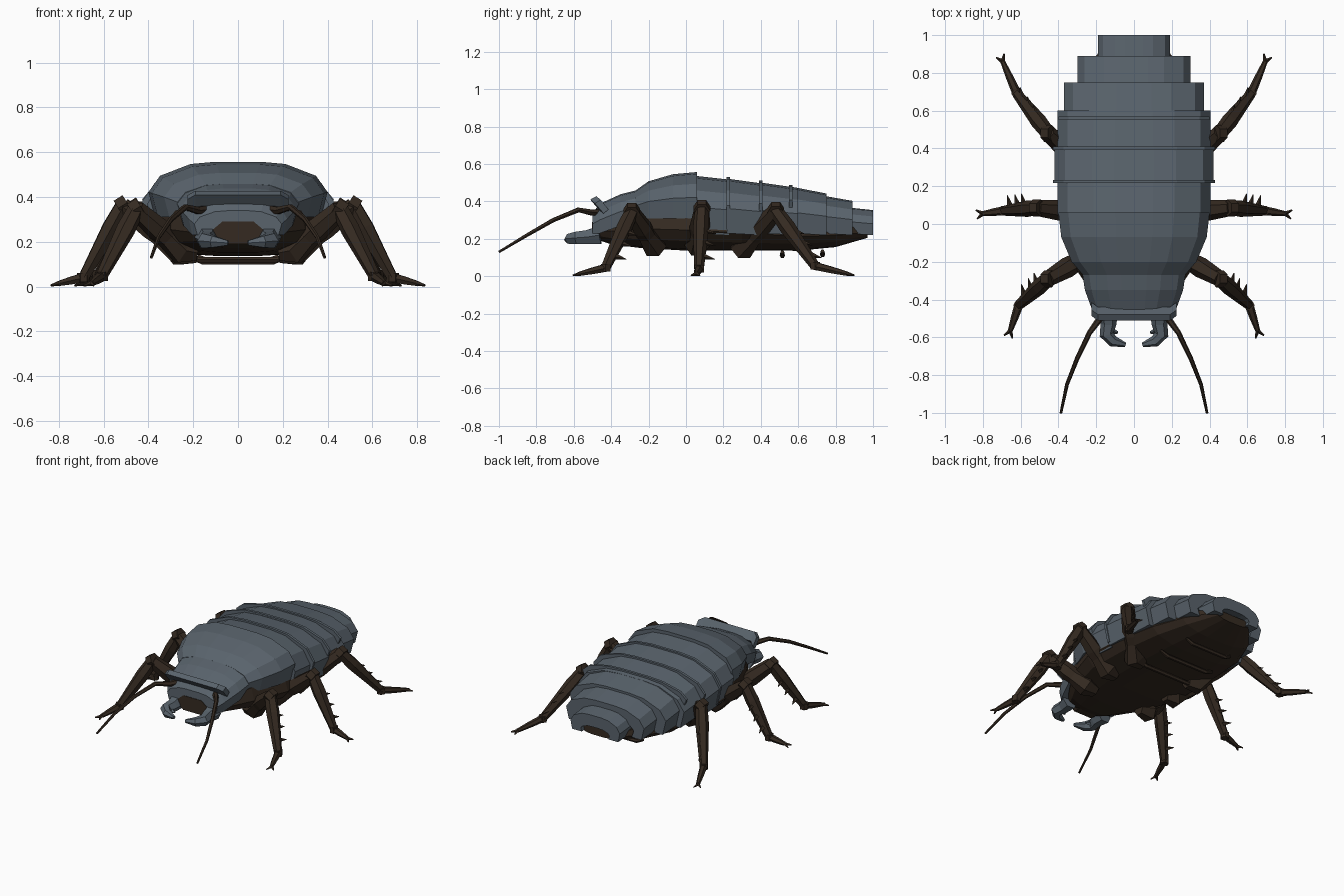
import bpy, bmesh
from math import cos, sin, tau
from mathutils import Vector

if "Cube" in bpy.data.objects:
    bpy.data.objects.remove(bpy.data.objects["Cube"])


def material(name, rgb):
    m = bpy.data.materials.new(name)
    m.diffuse_color = (*rgb, 1)
    m.use_nodes = True
    m.node_tree.nodes["Principled BSDF"].inputs["Base Color"].default_value = m.diffuse_color
    return m


SLATE = material("slate_shell", (0.10, 0.125, 0.15))
BROWN = material("dark_brown", (0.035, 0.023, 0.015))


def finish(bm, name, mat):
    bmesh.ops.recalc_face_normals(bm, faces=bm.faces)
    me = bpy.data.meshes.new(name)
    bm.to_mesh(me)
    bm.free()
    me.materials.append(mat)
    ob = bpy.data.objects.new(name, me)
    bpy.context.collection.objects.link(ob)
    return ob


def skin(bm, rings):
    """Join closed rings of points and cap both ends."""
    rows = [[bm.verts.new(p) for p in r] for r in rings]
    n = len(rows[0])
    for a, b in zip(rows, rows[1:]):
        for i in range(n):
            j = (i + 1) % n
            bm.faces.new((a[i], a[j], b[j], b[i]))
    bm.faces.new(rows[0])
    bm.faces.new(rows[-1])


ARCH = [(0.93, 0), (1, 0.45), (0.87, 0.74), (0.53, 0.95), (0.25, 0.99)]
ARCH = ARCH + [(-x, z) for x, z in reversed(ARCH)]


def loft(name, mat, sections, wall=None):
    """Dome body through (y, half width, rim z, crown z); wall makes it hollow."""
    rings = []
    for y, w, z0, z1 in sections:
        ring = [(x * w, y, z0 + z * (z1 - z0)) for x, z in ARCH]
        if wall:
            kx, kz = 1 - wall / w, 1 - wall / abs(z1 - z0)
            ring += [(x * w * kx, y, z0 + z * (z1 - z0) * kz) for x, z in reversed(ARCH)]
        rings.append(ring)
    bm = bmesh.new()
    skin(bm, rings)
    return finish(bm, name, mat)


def tube(bm, pts, radii, sides=6):
    """Faceted tapering limb along a path."""
    pts = [Vector(p) for p in pts]
    rings = []
    for i, p in enumerate(pts):
        d = (pts[min(i + 1, len(pts) - 1)] - pts[max(i - 1, 0)]).normalized()
        u = d.cross(Vector((0, 0, 1)))
        u = u.normalized() if u.length > 0.01 else Vector((1, 0, 0))
        v = d.cross(u)
        rings.append([p + (u * cos(tau * k / sides) + v * sin(tau * k / sides)) * radii[i]
                      for k in range(sides)])
    skin(bm, rings)


def mirrored(ob):
    ob.modifiers.new("mirror", 'MIRROR').use_axis[0] = True


# head and thorax shield
loft("head", SLATE, [(-0.50, 0.195, 0.23, 0.34), (-0.46, 0.22, 0.23, 0.39),
                     (-0.35, 0.26, 0.27, 0.44), (-0.25, 0.275, 0.30, 0.465)])
loft("thorax_shield", SLATE, [(-0.27, 0.27, 0.31, 0.46), (-0.20, 0.33, 0.31, 0.51),
                              (-0.07, 0.385, 0.31, 0.548), (0.06, 0.40, 0.31, 0.56)])

# overlapping back plates, stepping in towards the tail
plates = [(0.05, 0.23, 0.405, 0.54, 0.52), (0.22, 0.40, 0.42, 0.525, 0.50),
          (0.39, 0.60, 0.405, 0.505, 0.475), (0.57, 0.75, 0.37, 0.48, 0.445),
          (0.72, 0.89, 0.30, 0.435, 0.405), (0.86, 1.0, 0.19, 0.37, 0.355)]
for i, (y0, y1, w, za, zb) in enumerate(plates):
    loft(f"back_plate_{i + 1}", SLATE, [(y0, w, 0.23, za), (y1, w, 0.22, zb)], wall=0.08)

# thin raised ridges across the back
for i, (y, w, z0, z1) in enumerate([(0.225, 0.43, 0.25, 0.533), (0.40, 0.428, 0.29, 0.513),
                                    (0.56, 0.40, 0.34, 0.49)]):
    loft(f"back_ridge_{i + 1}", SLATE, [(y - 0.009, w, z0, z1), (y + 0.009, w, z0, z1)],
         wall=0.06)

# brow bar over the face
bm = bmesh.new()
skin(bm, [[(x, y + dy, z + dz) for dy, dz in [(-0.012, 0.02), (0.02, 0.038), (0.06, -0.012), (0.035, -0.035)]]
          for x, y, z in [(-0.225, -0.475, 0.37), (-0.19, -0.50, 0.39), (0.19, -0.50, 0.39), (0.225, -0.475, 0.37)]])
finish(bm, "brow_bar", SLATE)

# belly: an upside-down dome, with cross ribs
loft("belly", BROWN, [(-0.49, 0.14, 0.27, 0.20), (-0.40, 0.20, 0.30, 0.17),
                      (-0.25, 0.30, 0.34, 0.15), (0.0, 0.385, 0.34, 0.135),
                      (0.30, 0.385, 0.31, 0.135), (0.60, 0.35, 0.28, 0.135),
                      (0.80, 0.27, 0.27, 0.155), (0.97, 0.14, 0.26, 0.205)])
for i, (y, w, z) in enumerate([(0.32, 0.23, 0.12), (0.515, 0.21, 0.11), (0.73, 0.18, 0.115)]):
    bm = bmesh.new()
    tube(bm, [(-w, y, z + 0.02), (-w * 0.75, y, z), (w * 0.75, y, z), (w, y, z + 0.02)],
         [0.01, 0.014, 0.014, 0.01])
    finish(bm, f"belly_rib_{i + 1}", BROWN)

# mouth plate
bm = bmesh.new()
skin(bm, [[(x * k, y, 0.24 + z * k) for x, z in
           [(0.13, 0), (0.07, 0.05), (-0.07, 0.05), (-0.13, 0), (-0.07, -0.05), (0.07, -0.05)]]
          for y, k in [(-0.45, 1), (-0.503, 1)]])
finish(bm, "mouth_plate", BROWN)

# broad hooked jaws with an inner tooth
bm = bmesh.new()
tube(bm, [(0.14, -0.46, 0.22), (0.135, -0.53, 0.21), (0.145, -0.585, 0.205), (0.11, -0.622, 0.20),
          (0.045, -0.64, 0.195)], [0.055, 0.042, 0.038, 0.03, 0.012])
tube(bm, [(0.14, -0.56, 0.20), (0.085, -0.575, 0.195)], [0.025, 0.006], 4)
mirrored(finish(bm, "jaws", SLATE))

# antennae
bm = bmesh.new()
tube(bm, [(0.14, -0.45, 0.345), (0.18, -0.50, 0.34), (0.235, -0.575, 0.355), (0.30, -0.71, 0.30),
          (0.355, -0.85, 0.22), (0.387, -1.0, 0.13)], [0.02, 0.018, 0.014, 0.012, 0.01, 0.007])
mirrored(finish(bm, "antennae", BROWN))

# legs: hip, knee, ankle, toe
legs = {"front": [(0.25, -0.17, 0.16), (0.455, -0.29, 0.345), (0.61, -0.43, 0.045), (0.655, -0.565, 0.014)],
        "middle": [(0.27, 0.06, 0.165), (0.515, 0.085, 0.36), (0.69, 0.07, 0.04), (0.80, 0.055, 0.014)],
        "hind": [(0.25, 0.30, 0.15), (0.455, 0.48, 0.35), (0.62, 0.69, 0.055), (0.695, 0.86, 0.014)]}
for name, joints in legs.items():
    hip, knee, ankle, toe = map(Vector, joints)
    bm = bmesh.new()
    tube(bm, [hip - Vector((0.07, 0, 0.01)), hip, hip.lerp(knee, 0.35)], [0.04, 0.068, 0.05])
    tube(bm, [hip, hip.lerp(knee, 0.5), knee], [0.042, 0.055, 0.042])
    tube(bm, [knee + Vector((-0.02, 0, 0.015)), knee + Vector((0.02, 0, -0.01))], [0.045, 0.045])
    tube(bm, [knee, knee.lerp(ankle, 0.3), ankle], [0.038, 0.043, 0.026])
    tube(bm, [ankle + Vector((0, 0, 0.02)), ankle - Vector((0, 0, 0.02))], [0.029, 0.029])
    tube(bm, [ankle, ankle.lerp(toe, 0.5), toe], [0.024, 0.02, 0.013])
    # forked claw
    d = (toe - ankle).normalized()
    side = d.cross(Vector((0, 0, 1)))
    for s in (-1, 1):
        tip = toe + d * 0.035 + side * 0.024 * s
        tip.z = 0.005
        tube(bm, [toe, tip], [0.012, 0.004], 4)
    # shin spines
    for t in (0.35, 0.55, 0.78):
        p = knee.lerp(ankle, t)
        tube(bm, [p, p + Vector((0.02, 0.08, -0.02))], [0.022, 0.002], 4)
    mirrored(finish(bm, f"{name}_legs", BROWN))
